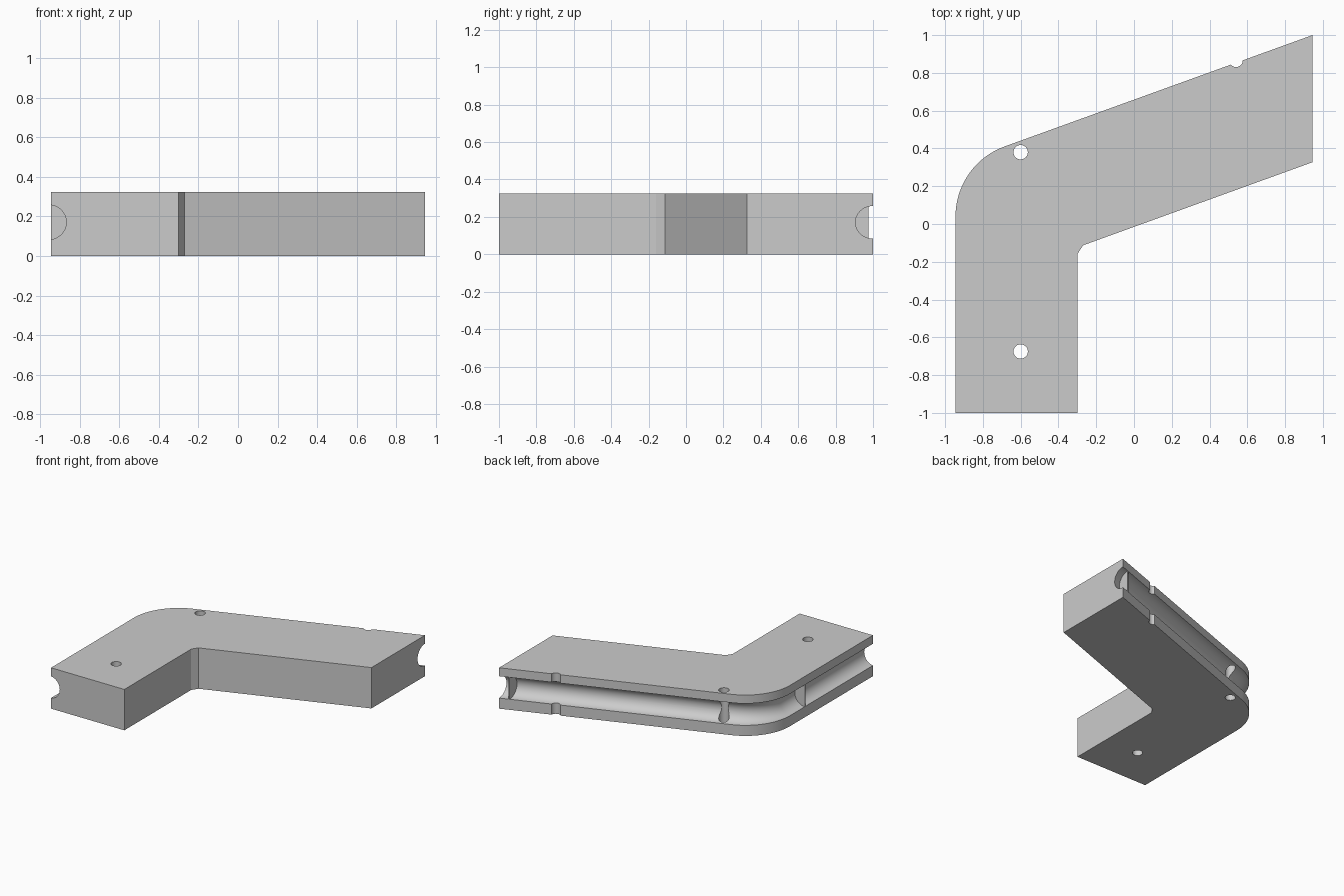
import bpy, bmesh, math
from mathutils import Vector

old = bpy.data.objects.get("Cube")
if old:
    bpy.data.objects.remove(old, do_unlink=True)

HEIGHT, MID_Z = 0.325, 0.171
SIDE = -0.945                      # outer side of the leg, and mirrored end of the arm
SLOPE = math.radians(20)
BEND_R, BEND = 0.394, Vector((-0.551, 0.04))
GROOVE_R = 0.087

grey = bpy.data.materials.new("plain_grey")
grey.use_nodes = True
grey.diffuse_color = (0.6, 0.6, 0.6, 1)
grey.node_tree.nodes["Principled BSDF"].inputs["Base Color"].default_value = (0.6, 0.6, 0.6, 1)


def make(name, bm):
    bmesh.ops.recalc_face_normals(bm, faces=bm.faces)
    mesh = bpy.data.meshes.new(name)
    bm.to_mesh(mesh)
    bm.free()
    ob = bpy.data.objects.new(name, mesh)
    mesh.materials.append(grey)
    bpy.context.collection.objects.link(ob)
    return ob


def edge_y(x):
    """Height of the sloping outer edge of the arm in plan."""
    return 0.66 + x * math.tan(SLOPE)


# Points round the outer bend, with outward directions
bend = []
for i in range(33):
    a = math.pi - (math.pi / 2 - SLOPE) * i / 32
    out = Vector((math.cos(a), math.sin(a)))
    bend.append((BEND + out * BEND_R, out))


# Body: plan outline pulled up to full height
def build_body():
    outline = [(SIDE, -1)] + [p[:] for p, n in bend]
    outline += [(-SIDE, 1.0), (-SIDE, 0.327), (-0.27, -0.113), (-0.3, -0.16), (-0.3, -1)]
    bm = bmesh.new()
    base = bm.faces.new([bm.verts.new((x, y, 0)) for x, y in outline])
    top = bmesh.ops.extrude_face_region(bm, geom=[base])["geom"]
    moved = [v for v in top if isinstance(v, bmesh.types.BMVert)]
    bmesh.ops.translate(bm, verts=moved, vec=(0, 0, HEIGHT))
    return make("angled_body", bm)


# Round cutter swept along stations of (point, sideways direction)
def sweep(name, stations, sides=48):
    bm = bmesh.new()
    rings = []
    for p, n in stations:
        ring = []
        for i in range(sides):
            a = math.tau * i / sides
            q = p + n * GROOVE_R * math.cos(a)
            ring.append(bm.verts.new((q.x, q.y, MID_Z + GROOVE_R * math.sin(a))))
        rings.append(ring)
    for r, s in zip(rings, rings[1:]):
        for i in range(sides):
            j = (i + 1) % sides
            bm.faces.new((r[i], r[j], s[j], s[i]))
    bm.faces.new(rings[0])
    bm.faces.new(rings[-1])
    return make(name, bm)


# Upright round cutter
def pin(name, x, y, r):
    bm = bmesh.new()
    bmesh.ops.create_cone(bm, cap_ends=True, segments=32, radius1=r, radius2=r, depth=1)
    bmesh.ops.translate(bm, verts=bm.verts, vec=(x, y, MID_Z))
    return make(name, bm)


def on_leg(y):
    return Vector((SIDE - 0.01, y)), Vector((-1, 0))


def on_arm(x):
    return Vector((x, edge_y(x) - 0.005)), Vector((0, 1 / math.cos(SLOPE)))


body = build_body()

# Grooves stop short of each other to leave two thin baffles
cutters = [
    sweep("leg_groove_cutter", [on_leg(-1.1), on_leg(-0.151)]),
    sweep("main_groove_cutter",
          [(Vector((SIDE, -0.143)), Vector((-1, 0)))] + bend + [on_arm(0.871)]),
    sweep("end_groove_cutter", [on_arm(0.879), on_arm(1.1)]),
    pin("bend_hole_cutter", -0.6, 0.38, 0.038),
    pin("leg_hole_cutter", -0.6, -0.675, 0.038),
    pin("edge_notch_cutter", 0.54, 0.867, 0.036),
]
for c in cutters:
    mod = body.modifiers.new(c.name, "BOOLEAN")
    mod.operation = "DIFFERENCE"
    mod.solver = "EXACT"
    mod.object = c

# Bake the cuts, drop the cutters
bpy.context.view_layer.update()
result = bpy.data.meshes.new_from_object(body.evaluated_get(bpy.context.evaluated_depsgraph_get()))
body.modifiers.clear()
body.data = result
for c in cutters:
    bpy.data.objects.remove(c, do_unlink=True)

bpy.ops.object.select_all(action="DESELECT")
body.select_set(True)
bpy.context.view_layer.objects.active = body
bpy.ops.object.shade_smooth_by_angle(angle=math.radians(30))
